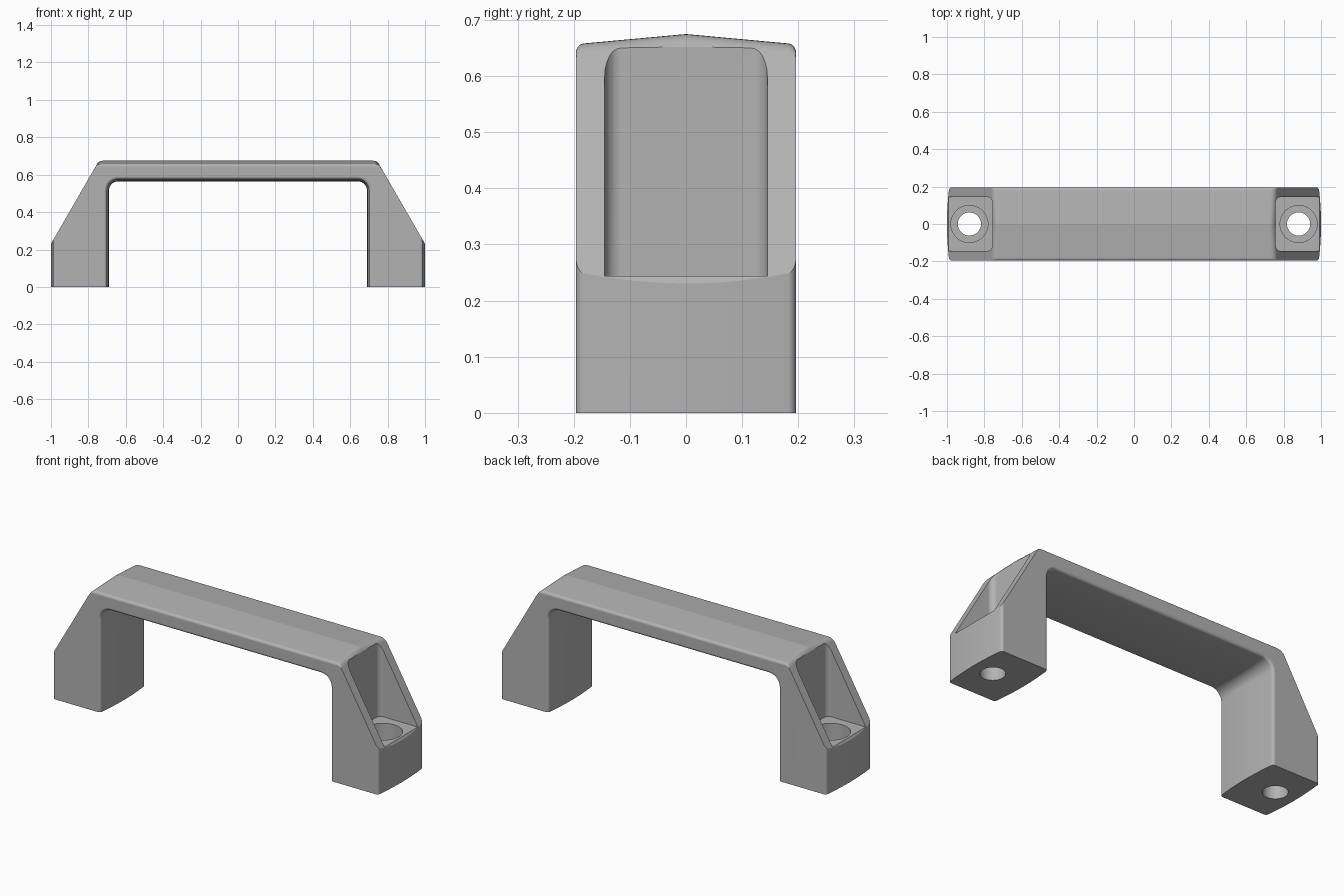
import bpy, bmesh
from math import sin, cos, pi, sqrt, radians

if "Cube" in bpy.data.objects:
    bpy.data.objects.remove(bpy.data.objects["Cube"])

HALF_Y = 0.196      # half depth of the handle
FILLET = 0.014      # rounding of the long edges
TOP = 0.675
SLOPE = sqrt(3)     # 60 degree shoulder

grey = bpy.data.materials.new("grey_plastic")
grey.use_nodes = True
colour = (0.45, 0.45, 0.45, 1)
grey.diffuse_color = colour
bsdf = grey.node_tree.nodes["Principled BSDF"]
bsdf.inputs["Base Color"].default_value = colour
bsdf.inputs["Roughness"].default_value = 0.6


def make_object(name, bm):
    bmesh.ops.recalc_face_normals(bm, faces=bm.faces)
    mesh = bpy.data.meshes.new(name)
    bm.to_mesh(mesh)
    bm.free()
    mesh.materials.append(grey)
    obj = bpy.data.objects.new(name, mesh)
    bpy.context.collection.objects.link(obj)
    return obj


def loft(name, rings):
    """Skin rings of equal length and cap both ends."""
    bm = bmesh.new()
    loops = [[bm.verts.new(p) for p in ring] for ring in rings]
    n = len(loops[0])
    for a, b in zip(loops, loops[1:]):
        for i in range(n):
            j = (i + 1) % n
            bm.faces.new((a[i], a[j], b[j], b[i]))
    bm.faces.new(loops[0])
    bm.faces.new(loops[-1])
    return make_object(name, bm)


def shoulder_x(z):
    return 0.979 - (z - 0.267) / SLOPE


def outline(y):
    """Outline of the handle at depth y, crowned and filleted to the sides."""
    t = abs(y) / HALF_Y
    s = max(0, abs(y) - (HALF_Y - FILLET))
    edge = FILLET - sqrt(max(0, FILLET ** 2 - s ** 2))
    crown = 0.012 * t * t + edge
    outer, inner = 1 - crown, 0.69 + crown
    top, under = TOP - 0.018 * t - edge, 0.565 + crown
    r = 0.05 + crown
    # inner corner, foot, outer end
    half = [(inner - r + r * sin(a * pi / 16), under - r + r * cos(a * pi / 16))
            for a in range(9)]
    half += [(inner, 0), (outer, 0), (outer, 0.267 + (0.979 - outer) * SLOPE)]
    # softened shoulder
    corner, soft = shoulder_x(top), 0.022
    for i in range(6):
        u = i / 5
        down, along = soft * (1 - u) ** 2, soft * u * u
        half.append((corner + down / 2 - along, top - down * SLOPE / 2))
    ring = half + [(-x, z) for x, z in reversed(half)]
    return [(x, y, z) for x, z in ring]


# Handle body, skinned from front to back
flat = HALF_Y - FILLET
side = [0.002] + [flat * i / 6 for i in range(1, 7)]
side += [flat + FILLET * sin(i * pi / 12) for i in range(1, 7)]
stations = [-y for y in reversed(side)] + [0] + side
handle = loft("handle_body", [outline(y) for y in stations])


def prism(name, points, z0, z1):
    return loft(name, [[(x, y, z) for x, y in points] for z in (z0, z1)])


def circle(cx, r, n=48):
    return [(cx + r * cos(2 * pi * i / n), r * sin(2 * pi * i / n)) for i in range(n)]


def pocket_plan(sign):
    """Recess with rounded inner corners, open to the outer end."""
    back, w, r = 0.757, 0.145, 0.03
    arc = [(back + r - r * sin(a * pi / 12), w - r + r * cos(a * pi / 12))
           for a in range(7)]
    pts = [(1.2, w)] + arc
    pts += [(x, -y) for x, y in reversed(pts)]
    return [(sign * x, y) for x, y in pts]


# Screw pockets, counterbores and through holes at both ends
cutters = []
for sign, label in ((1, "left"), (-1, "right")):
    cx = sign * 0.88
    cutters += [
        prism(label + "_pocket_cutter", pocket_plan(sign), 0.244, 1),
        prism(label + "_counterbore_cutter", circle(cx, 0.099), 0.12, 0.5),
        prism(label + "_hole_cutter", circle(cx, 0.062), -0.1, 0.4),
    ]

bpy.ops.object.select_all(action='DESELECT')
bpy.context.view_layer.objects.active = handle
handle.select_set(True)
for cutter in cutters:
    cutter.hide_render = True
    mod = handle.modifiers.new(cutter.name, 'BOOLEAN')
    mod.operation = 'DIFFERENCE'
    mod.solver = 'EXACT'
    mod.object = cutter
    bpy.ops.object.modifier_apply(modifier=mod.name)
    bpy.data.objects.remove(cutter)

# Smooth shading with crisp edges and flat large faces
bpy.ops.object.shade_smooth_by_angle(angle=radians(28))
weighted = handle.modifiers.new("weighted_normals", 'WEIGHTED_NORMAL')
weighted.keep_sharp = True
